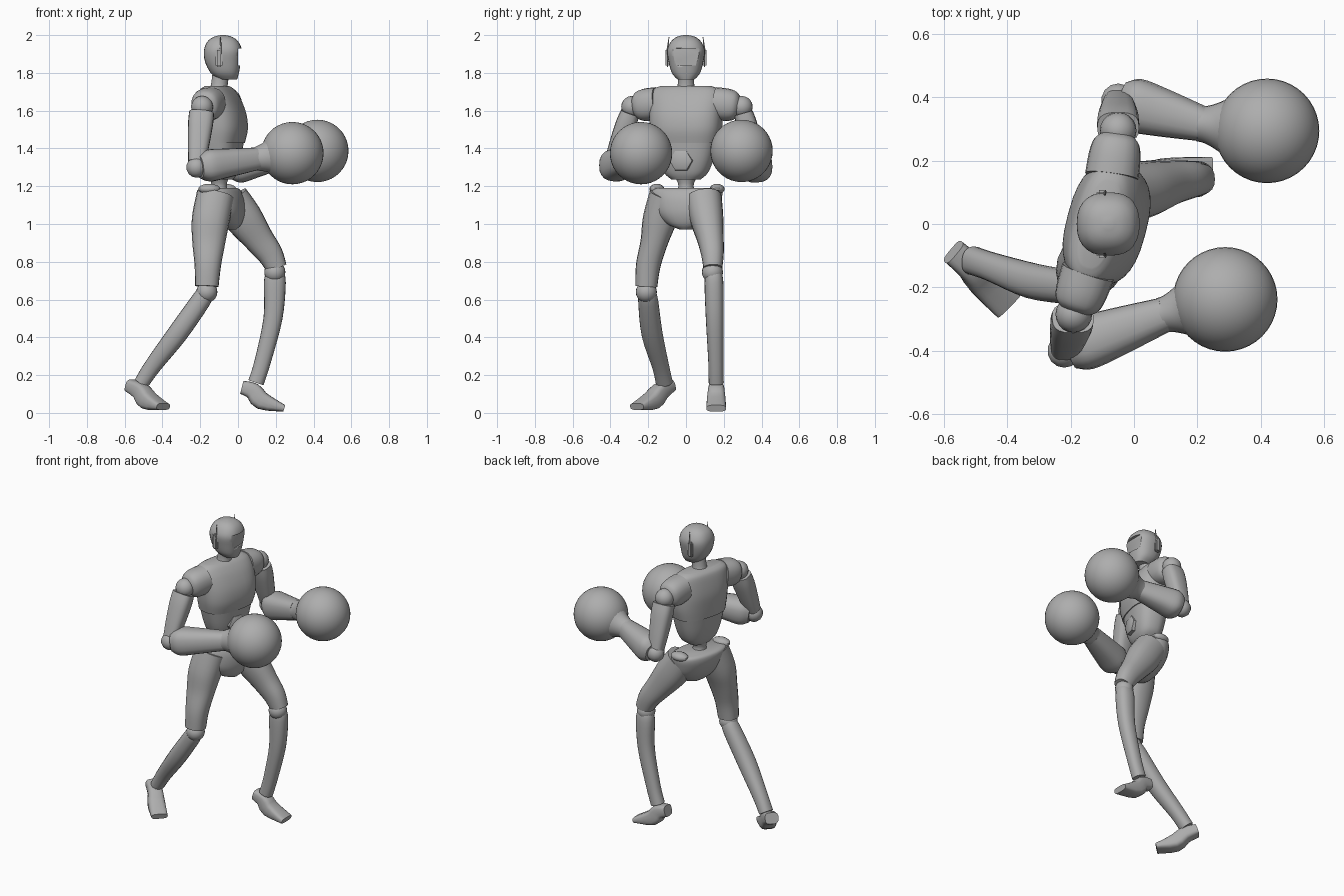
import bpy, bmesh, math
from mathutils import Vector

if "Cube" in bpy.data.objects:
    bpy.data.objects.remove(bpy.data.objects["Cube"], do_unlink=True)

GREY = (0.42, 0.42, 0.42, 1)
mat = bpy.data.materials.new("plain_grey")
mat.use_nodes = True
mat.diffuse_color = GREY
mat.node_tree.nodes["Principled BSDF"].inputs["Base Color"].default_value = GREY

SIDE = Vector((.26, .97, 0)).normalized()     # body's left, body is slightly turned
FACING = Vector((SIDE.y, -SIDE.x, 0))
Y_AXIS = Vector((0, 1, 0))


def finish(name, bm, angle=40):
    bmesh.ops.recalc_face_normals(bm, faces=bm.faces)
    mesh = bpy.data.meshes.new(name)
    bm.to_mesh(mesh)
    bm.free()
    obj = bpy.data.objects.new(name, mesh)
    bpy.context.collection.objects.link(obj)
    obj.data.materials.append(mat)
    bpy.ops.object.select_all(action='DESELECT')
    obj.select_set(True)
    bpy.context.view_layer.objects.active = obj
    bpy.ops.object.shade_smooth_by_angle(angle=math.radians(angle))
    return obj


def smooth_rows(rows, steps):
    """Catmull-Rom interpolation of (x, y, z, half width, half depth) rows."""
    out = []
    for i in range(len(rows) - 1):
        p0, p1, p2, p3 = (rows[min(max(i + k, 0), len(rows) - 1)] for k in (-1, 0, 1, 2))
        for s in range(steps):
            t = s / steps
            out.append([b + t * ((c - a) + t * ((2*a - 5*b + 4*c - d) + t * (3*b - a - 3*c + d))) / 2
                        for a, b, c, d in zip(p0, p1, p2, p3)])
    out.append(list(rows[-1]))
    return out


def loft(name, rows, side=Y_AXIS, power=2.0, sides=20, steps=4, fixed=None):
    """Skin superellipse rings along a path; half width runs along the side vector."""
    rows = smooth_rows(rows, steps)
    points = [Vector(r[:3]) for r in rows]
    bm = bmesh.new()
    rings = []
    for i, (p, r) in enumerate(zip(points, rows)):
        tangent = fixed or (points[min(i + 1, len(points) - 1)] - points[max(i - 1, 0)]).normalized()
        u = (side - tangent * side.dot(tangent)).normalized()
        v = tangent.cross(u)
        ring = []
        for k in range(sides):
            ang = math.tau * k / sides
            c, s = math.cos(ang), math.sin(ang)
            cu = math.copysign(abs(c) ** (2 / power), c) * r[3]
            sv = math.copysign(abs(s) ** (2 / power), s) * r[4]
            ring.append(bm.verts.new(p + u * cu + v * sv))
        rings.append(ring)
    for low, high in zip(rings, rings[1:]):
        for k in range(sides):
            n = (k + 1) % sides
            bm.faces.new((low[k], low[n], high[n], high[k]))
    bm.faces.new(rings[0])
    bm.faces.new(rings[-1])
    return finish(name, bm)


def ball(name, centre, radius, detail=20, scale=(1, 1, 1)):
    bm = bmesh.new()
    bmesh.ops.create_uvsphere(bm, u_segments=detail, v_segments=detail // 2, radius=radius)
    bmesh.ops.scale(bm, vec=scale, verts=bm.verts)
    bmesh.ops.translate(bm, vec=centre, verts=bm.verts)
    return finish(name, bm)


def limb(name, start, end, profile, **options):
    """Loft along a straight line; profile rows are (fraction, half width, half depth)."""
    a, b = Vector(start), Vector(end)
    return loft(name, [(*a.lerp(b, t), w, d) for t, w, d in profile], **options)


def slab(name, centre, size, bevel):
    bm = bmesh.new()
    bmesh.ops.create_cube(bm, size=1)
    bmesh.ops.scale(bm, vec=size, verts=bm.verts)
    if bevel:
        bmesh.ops.bevel(bm, geom=bm.edges[:], offset=bevel, segments=2, affect='EDGES')
    bmesh.ops.translate(bm, vec=centre, verts=bm.verts)
    return finish(name, bm)


# Head with a recessed visor panel
UP = Vector((0, 0, 1))
head = loft("head", [(-.055, 0, 1.765, .045, .05), (-.07, 0, 1.8, .075, .075),
                     (-.08, 0, 1.86, .092, .095), (-.08, 0, 1.92, .1, .1),
                     (-.08, 0, 1.965, .08, .082), (-.08, 0, 1.99, .05, .05),
                     (-.08, 0, 2, .012, .012)], power=2.4, sides=28, fixed=UP)
cutter = slab("visor_cutter", (.05, 0, 1.885), (.1, .3, .09), 0)
cutter.hide_render = True
cutter.hide_set(True)
cut = head.modifiers.new("visor_recess", 'BOOLEAN')
cut.operation = 'DIFFERENCE'
cut.object = cutter

# Ear pods and aerials
for tag, sign in (("left", 1), ("right", -1)):
    slab(tag + "_ear_pod", (-.1, sign * .097, 1.88), (.036, .022, .1), .008)
    limb(tag + "_aerial", (-.092, sign * .1, 1.9), (-.092, sign * .09, 1.99),
         [(0, .006, .008), (1, .002, .002)], side=Vector((1, 0, 0)), sides=6, steps=1)

# Neck, chest, abdomen and waist
loft("neck", [(-.105, 0, 1.69, .065, .06), (-.1, 0, 1.73, .045, .045),
              (-.09, 0, 1.8, .042, .045)], fixed=UP)
loft("chest", [(-.09, 0, 1.43, .175, .115), (-.085, 0, 1.5, .19, .125),
               (-.09, 0, 1.58, .195, .122), (-.1, 0, 1.66, .195, .1),
               (-.11, 0, 1.71, .18, .075), (-.11, 0, 1.73, .14, .05)],
     side=SIDE, power=2.6, sides=32, fixed=UP)
loft("abdomen", [(-.09, 0, 1.235, .075, .06), (-.09, 0, 1.27, .115, .08),
                 (-.09, 0, 1.34, .145, .098), (-.09, 0, 1.44, .17, .11)],
     side=SIDE, power=2.6, sides=32, fixed=UP)
loft("waist", [(-.1, 0, 1.14, .07, .06), (-.1, 0, 1.2, .04, .04),
               (-.1, 0, 1.26, .065, .055)], side=SIDE, fixed=UP)

# Six-sided belly plate
belly = Vector((-.085, -.002, 1.335))
limb("belly_plate", belly + FACING * .06, belly + FACING * .108,
     [(0, .066, .06), (.85, .062, .058), (1, .048, .044)], side=SIDE, sides=6, steps=1)

# Pelvis with raised hip corners
loft("pelvis", [(-.05, 0, .97, .03, .04), (-.06, 0, 1.0, .1, .075),
                (-.075, .002, 1.06, .165, .105), (-.09, .005, 1.13, .185, .115),
                (-.1, .005, 1.175, .19, .105), (-.1, .005, 1.19, .17, .085)],
     side=SIDE, power=2.3, sides=28, fixed=UP)
for tag, sign in (("left", 1), ("right", -1)):
    spot = Vector((-.11, .005, 1.185)) + SIDE * sign * .165
    ball(tag + "_hip_corner", spot, .04, 14, (1.5, 1, .7))


def arm(tag, inner, shoulder, elbow, wrist, fist):
    inner, shoulder, elbow, wrist, fist = map(Vector, (inner, shoulder, elbow, wrist, fist))
    limb(tag + "_shoulder_cap", inner, shoulder,
         [(0, .085, .085), (.45, .086, .082), (.75, .075, .072), (.9, .05, .05)], side=UP, power=2.3)
    ball(tag + "_shoulder_joint", shoulder, .058)
    limb(tag + "_upper_arm", shoulder, elbow,
         [(.1, .05, .066), (.3, .055, .066), (.65, .05, .056), (.92, .042, .046)], power=2.8)
    ball(tag + "_elbow", elbow, .055, 14)
    limb(tag + "_forearm", elbow, wrist,
         [(.05, .065, .06), (.2, .085, .085), (.5, .077, .077), (1, .055, .06)], power=2.5)
    # Flared cuff running into the round glove
    limb(tag + "_cuff", wrist, fist,
         [(-.08, .056, .06), (.05, .06, .066), (.25, .078, .08), (.5, .11, .11)])
    ball(tag + "_glove", fist, .165, 40)


arm("right", (-.145, -.15, 1.64), (-.19, -.285, 1.62), (-.22, -.4, 1.3),
    (.1, -.285, 1.345), (.288, -.238, 1.375))
arm("left", (-.07, .15, 1.64), (-.05, .295, 1.62), (-.05, .39, 1.29),
    (.22, .315, 1.35), (.42, .294, 1.387))


def leg(tag, thigh, knee, shin, foot, heading):
    loft(tag + "_thigh", thigh, power=2.3)
    ball(tag + "_knee", knee, .056)
    loft(tag + "_shin", shin, power=2.3)
    across = Vector((-heading[1], heading[0], 0))
    loft(tag + "_foot", foot, side=across, power=3.2, steps=3)


leg("right",
    [(-.12, -.1, 1.15, .095, .1), (-.145, -.14, 1.02, .09, .1), (-.155, -.17, .9, .072, .087),
     (-.16, -.2, .78, .065, .07), (-.165, -.21, .67, .058, .062)],
    (-.165, -.21, .64),
    [(-.17, -.205, .64, .045, .045), (-.2, -.2, .59, .053, .052), (-.32, -.18, .42, .056, .054),
     (-.45, -.135, .25, .045, .045), (-.51, -.115, .16, .045, .04)],
    [(-.57, -.088, .145, .042, .035), (-.515, -.135, .115, .045, .045),
     (-.475, -.18, .065, .052, .048), (-.395, -.26, .033, .05, .018)],
    (.7, -.7))
leg("left",
    [(-.04, .095, 1.13, .095, .1), (.03, .11, 1.03, .088, .1), (.11, .13, .92, .07, .08),
     (.17, .14, .84, .06, .068), (.205, .142, .765, .05, .055)],
    (.195, .14, .745),
    [(.195, .145, .75, .04, .045), (.195, .148, .69, .05, .058), (.185, .152, .5, .047, .05),
     (.13, .158, .27, .04, .043), (.095, .16, .16, .04, .042)],
    [(.02, .16, .135, .038, .035), (.08, .16, .115, .044, .045),
     (.125, .16, .065, .05, .048), (.245, .16, .024, .052, .018)],
    (1, 0))
